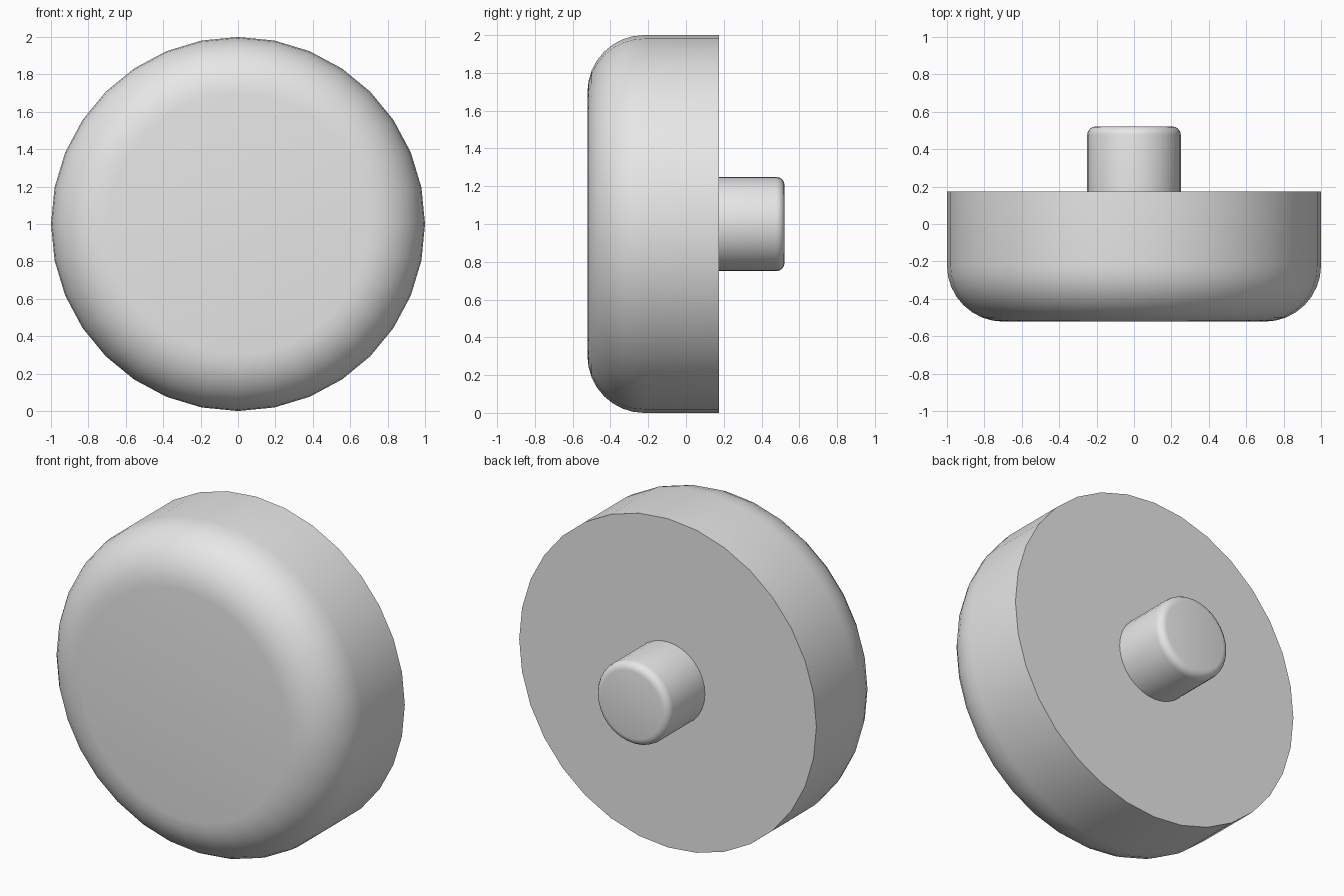
import bpy
import math

cube = bpy.data.objects.get("Cube")
if cube:
    bpy.data.objects.remove(cube, do_unlink=True)

grey = bpy.data.materials.new("light_grey")
grey.use_nodes = True
grey.diffuse_color = (0.8, 0.8, 0.8, 1)
grey.node_tree.nodes["Principled BSDF"].inputs["Base Color"].default_value = (0.8, 0.8, 0.8, 1)


def rounded_disc(name, radius, y_flat, y_round, fillet, sides, steps):
    """Cylinder along y whose rim at y_round is filleted."""
    length = abs(y_round - y_flat)
    turn = math.pi / 2 if y_round < y_flat else -math.pi / 2
    bpy.ops.mesh.primitive_cylinder_add(
        vertices=sides, radius=radius, depth=length,
        location=(0, (y_flat + y_round) / 2, 1), rotation=(turn, 0, 0))
    obj = bpy.context.object
    obj.name = name
    obj.data.materials.append(grey)

    # Bevel only the rim of the rounded end
    weights = obj.data.attributes.new("bevel_weight_edge", "FLOAT", "EDGE")
    for edge in obj.data.edges:
        if all(obj.data.vertices[i].co.z > 0 for i in edge.vertices):
            weights.data[edge.index].value = 1
    bevel = obj.modifiers.new("rounded_rim", "BEVEL")
    bevel.limit_method = "WEIGHT"
    bevel.width = fillet
    bevel.segments = steps
    bpy.ops.object.modifier_apply(modifier=bevel.name)
    bpy.ops.object.shade_smooth_by_angle(angle=math.radians(35))
    return obj


# Wide knob with a soft front rim
rounded_disc("knob_body", 1.0, 0.175, -0.522, 0.3, 32, 8)

# Short mounting stem at the back
rounded_disc("rear_stem", 0.25, 0.175, 0.522, 0.045, 32, 4)
